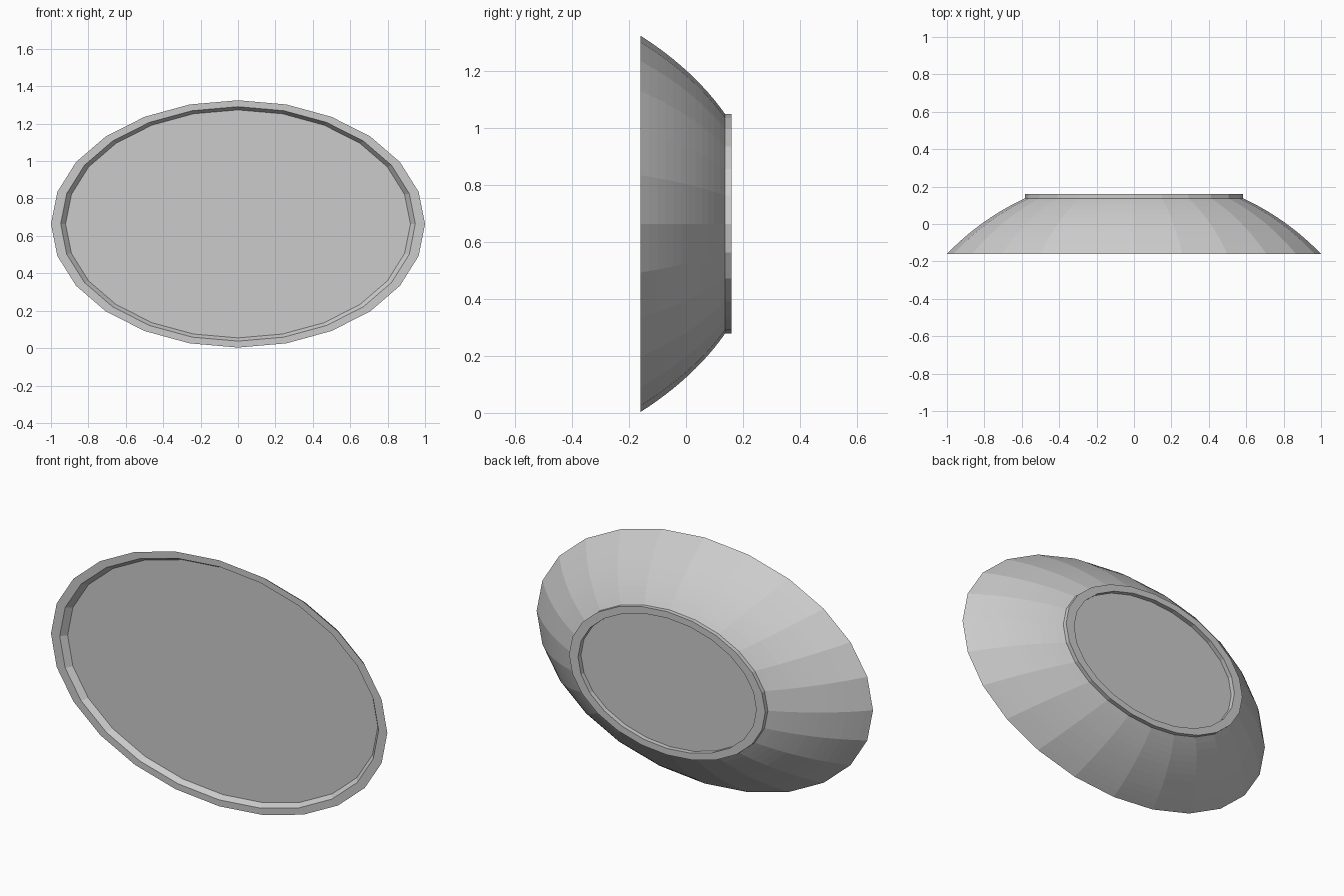
import bpy, bmesh, math

if "Cube" in bpy.data.objects:
    bpy.data.objects.remove(bpy.data.objects["Cube"])

SIDES = 24
ASPECT = 0.661      # height / width of the oval
CENTRE_Z = 0.664


def oval_lathe(name, profile, cap_start=False, cap_end=False):
    """Sweep (radius, y) points around the y axis into an oval, flat-faced solid."""
    bm = bmesh.new()
    rings = []
    for r, y in profile:
        rings.append([bm.verts.new((r * math.cos(a), y, CENTRE_Z + ASPECT * r * math.sin(a)))
                      for a in (2 * math.pi * i / SIDES for i in range(SIDES))])
    for a, b in zip(rings, rings[1:]):
        for i in range(SIDES):
            j = (i + 1) % SIDES
            bm.faces.new((a[i], a[j], b[j], b[i]))
    if cap_start:
        bm.faces.new(rings[0])
    if cap_end:
        bm.faces.new(rings[-1][::-1])
    bmesh.ops.recalc_face_normals(bm, faces=bm.faces)
    mesh = bpy.data.meshes.new(name)
    bm.to_mesh(mesh)
    bm.free()
    obj = bpy.data.objects.new(name, mesh)
    bpy.context.collection.objects.link(obj)
    return obj


# Spherical curve of the dish, from front rim to foot
R, STEPS = 1.387, 12
a0, a1 = math.asin(1.0 / R), math.asin(0.583 / R)
y0 = -0.16 - R * math.cos(a0)
curve = []
for i in range(STEPS + 1):
    a = a0 + (a1 - a0) * i / STEPS
    curve.append((R * math.sin(a), y0 + R * math.cos(a)))

# Dish: front panel, sloped inner wall, flat rim, curved back,
# then raised foot ring around a recessed base
inside = [(0.922, -0.13), (0.948, -0.16)]
foot = [(0.583, 0.16), (0.53, 0.16), (0.53, 0.135)]
oval_lathe("oval_dish", inside + curve + foot, cap_start=True, cap_end=True)
